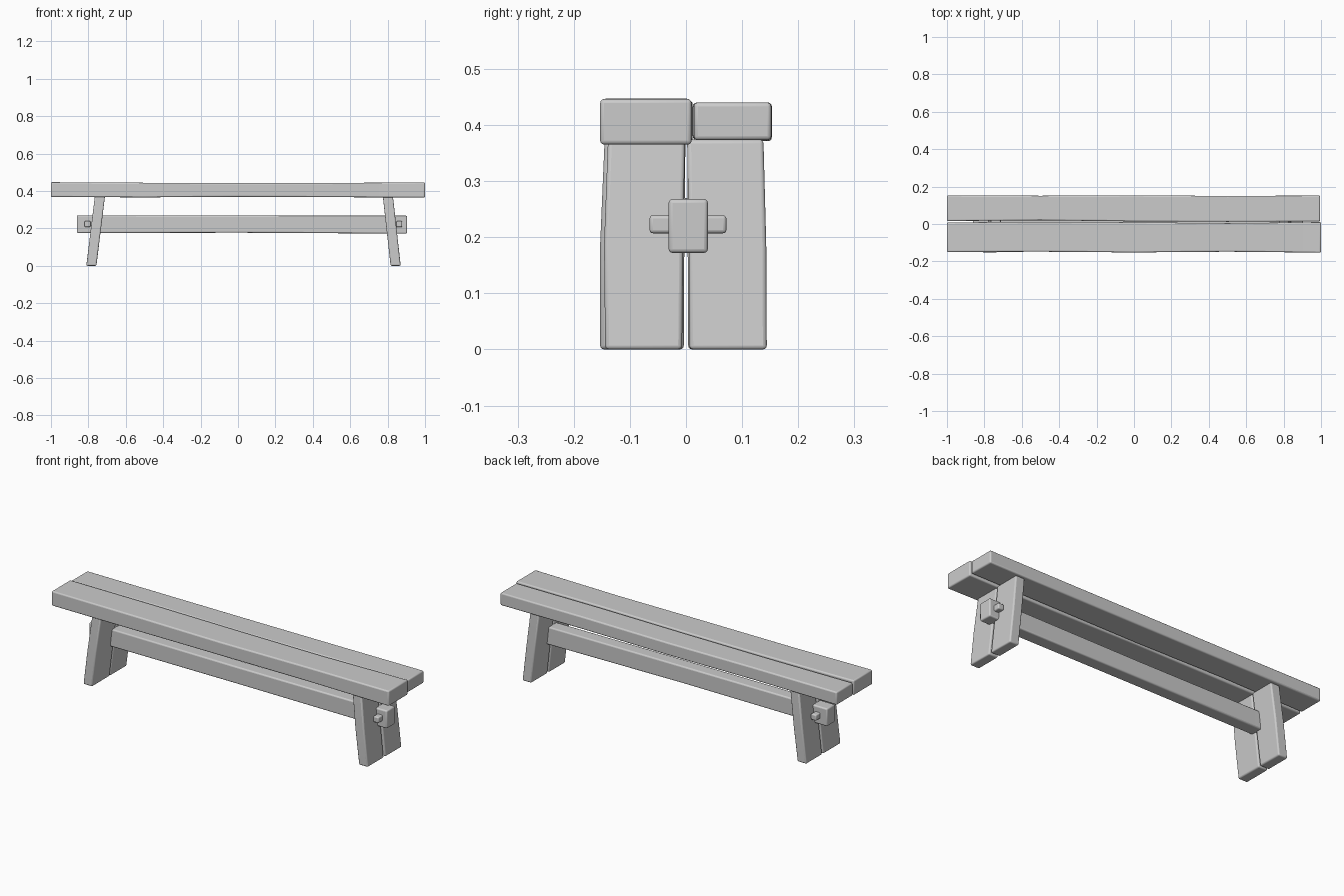
import bpy
from mathutils import Vector

cube = bpy.data.objects.get("Cube")
if cube:
    bpy.data.objects.remove(cube, do_unlink=True)

wood = bpy.data.materials.new("grey_wood")
wood.use_nodes = True
GREY = (0.6, 0.6, 0.6, 1)
wood.diffuse_color = GREY
wood.node_tree.nodes["Principled BSDF"].inputs["Base Color"].default_value = GREY


def beam(name, axis, stations, bevel):
    """Loft rectangles (position, a0, a1, b0, b1) along an axis, then round the edges."""
    u, v = [i for i in range(3) if i != axis]
    verts, faces = [], []
    for pos, a0, a1, b0, b1 in stations:
        for a, b in ((a0, b0), (a1, b0), (a1, b1), (a0, b1)):
            p = Vector()
            p[axis], p[u], p[v] = pos, a, b
            verts.append(p)
    for s in range(len(stations) - 1):
        for k in range(4):
            n = (k + 1) % 4
            faces.append([4 * s + k, 4 * s + n, 4 * s + 4 + n, 4 * s + 4 + k])
    last = len(verts)
    faces += [[3, 2, 1, 0], list(range(last - 4, last))]
    mesh = bpy.data.meshes.new(name)
    mesh.from_pydata(verts, [], faces)
    if axis == 1:
        mesh.flip_normals()
    mesh.materials.append(wood)
    obj = bpy.data.objects.new(name, mesh)
    bpy.context.collection.objects.link(obj)
    mod = obj.modifiers.new("rounded_edges", "BEVEL")
    mod.width, mod.segments = bevel, 3
    mod.limit_method, mod.angle_limit = "ANGLE", 0.7
    bpy.ops.object.select_all(action="DESELECT")
    obj.select_set(True)
    bpy.context.view_layer.objects.active = obj
    bpy.ops.object.shade_smooth_by_angle(angle=0.6)
    return obj


# Seat planks, with slightly wavy edges along the seam
beam("seat_front_plank", 0, [
    (-1.0, -0.150, 0.008, 0.368, 0.447),
    (-0.5, -0.148, 0.012, 0.366, 0.444),
    (0.0, -0.152, 0.009, 0.369, 0.442),
    (0.5, -0.148, 0.004, 0.367, 0.443),
    (1.0, -0.153, 0.010, 0.365, 0.446)], 0.007)
beam("seat_back_plank", 0, [
    (-1.0, 0.016, 0.153, 0.371, 0.440),
    (-0.5, 0.020, 0.151, 0.373, 0.440),
    (0.0, 0.014, 0.153, 0.371, 0.438),
    (0.5, 0.012, 0.150, 0.373, 0.440),
    (0.995, 0.014, 0.152, 0.373, 0.440)], 0.007)

# Splayed legs, each made of two boards: y range at foot, middle and top
LEGS = {
    "right_front": [(-0.153, -0.004), (-0.153, -0.003), (-0.145, -0.001)],
    "right_back": [(0.004, 0.140), (0.003, 0.142), (0.003, 0.137)],
    "left_front": [(-0.144, -0.007), (-0.146, -0.005), (-0.139, -0.002)],
    "left_back": [(0.006, 0.144), (0.005, 0.143), (0.002, 0.138)],
}
for side, spans in LEGS.items():
    sign, foot, top = (-1, 0.757, 0.711) if "right" in side else (1, 0.816, 0.774)
    rows = []
    for t, (y0, y1) in zip((0, 0.5, 1), spans):
        inner = foot + (top - foot) * t
        x0, x1 = sorted((sign * inner, sign * (inner + 0.054)))
        rows.append((0.374 * t, x0, x1, y0, y1))
    beam(side + "_leg_board", 2, rows, 0.007)

# Stretcher through both legs
beam("stretcher", 0, [
    (-0.862, -0.031, 0.037, 0.175, 0.270),
    (0.0, -0.034, 0.035, 0.177, 0.268),
    (0.904, -0.031, 0.039, 0.172, 0.268)], 0.007)

# Locking pegs through the stretcher ends
for name, x in (("right_peg", -0.805), ("left_peg", 0.862)):
    beam(name, 1, [(y, x - 0.016, x + 0.016, 0.207, 0.239) for y in (-0.065, 0.072)], 0.006)
